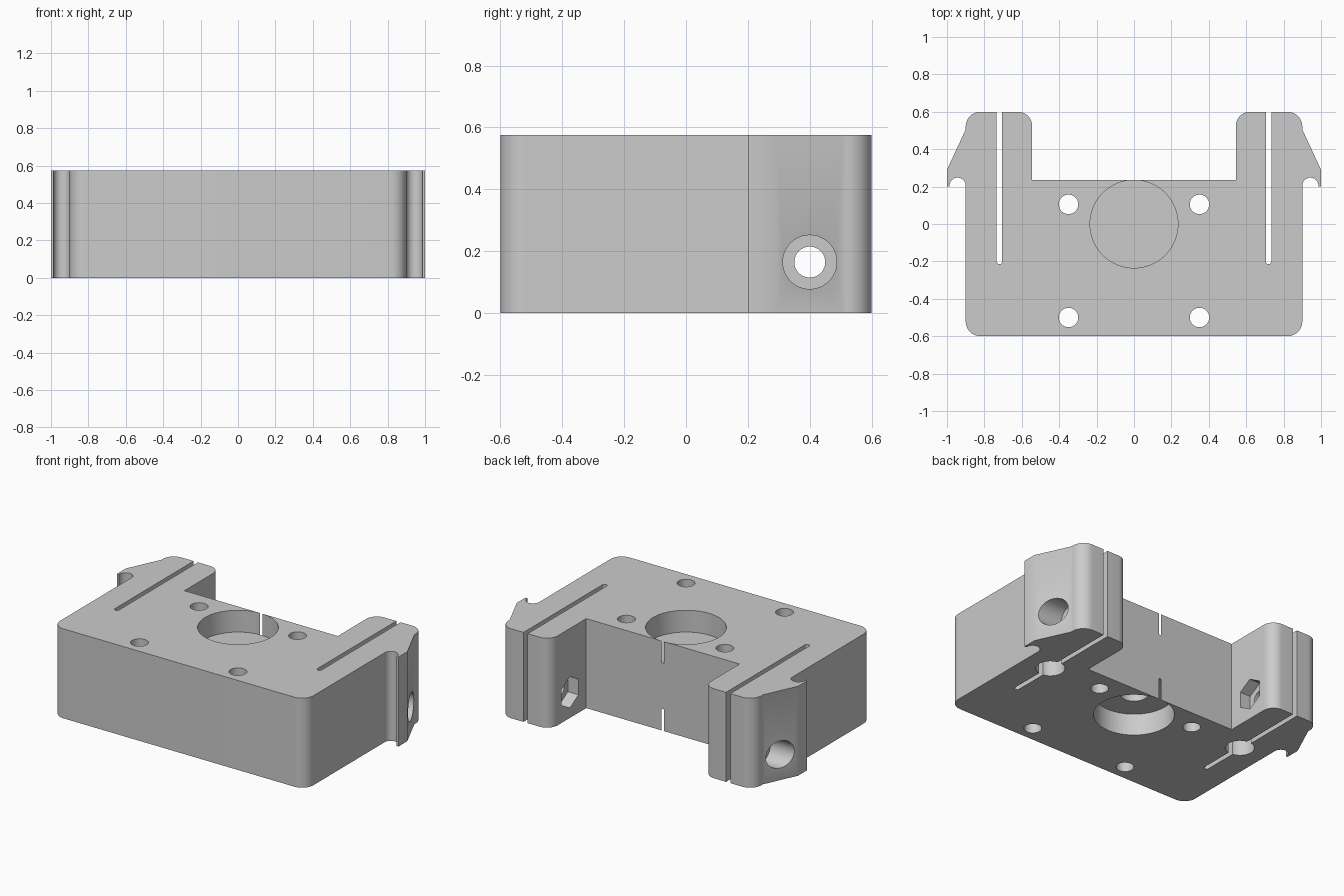
import bpy, bmesh
from math import pi, cos, sin, radians
from mathutils import Matrix, Vector

cube = bpy.data.objects.get("Cube")
if cube:
    bpy.data.objects.remove(cube, do_unlink=True)

HEIGHT = 0.575
RECESS = 0.14

grey = bpy.data.materials.new("plain grey")
grey.use_nodes = True
colour = (0.6, 0.6, 0.6, 1)
grey.diffuse_color = colour
grey.node_tree.nodes["Principled BSDF"].inputs["Base Color"].default_value = colour


def arc(cx, cy, r, start, end, steps=10):
    """Points along an arc, angles in degrees."""
    angles = [radians(start + (end - start) * i / steps) for i in range(steps + 1)]
    return [(cx + r * cos(a), cy + r * sin(a)) for a in angles]


# Half outline: rounded front corner, hook, clamp arm with slot, rear wall
half = arc(0.82, -0.52, 0.08, -90, 0)
half += arc(0.943, 0.205, 0.043, 180, 0, 16)
half += [(0.986, 0.2), (1, 0.2), (1, 0.29), (0.9, 0.505)]
half += arc(0.82, 0.52, 0.08, 0, 90)
half += [(0.735, 0.6)] + arc(0.72, -0.2, 0.015, 0, -180) + [(0.705, 0.6)]
half += arc(0.62, 0.525, 0.075, 90, 180)
half += [(0.545, 0.2348)]
outline = half + [(-x, y) for x, y in reversed(half)]

# Body block
bm = bmesh.new()
base = bm.faces.new([bm.verts.new((x, y, 0)) for x, y in outline])
top = bmesh.ops.extrude_face_region(bm, geom=[base])["geom"]
bmesh.ops.translate(bm, vec=(0, 0, HEIGHT),
                    verts=[v for v in top if isinstance(v, bmesh.types.BMVert)])
bmesh.ops.recalc_face_normals(bm, faces=bm.faces[:])
mesh = bpy.data.meshes.new("mounting_block")
bm.to_mesh(mesh)
bm.free()
block = bpy.data.objects.new("mounting_block", mesh)
bpy.context.collection.objects.link(block)
mesh.materials.append(grey)


def bore(start, end, radius, sides=48, turn=0):
    """Cut a straight prism-shaped hole between two points."""
    a, b = Vector(start), Vector(end)
    axis = (b - a).normalized()
    place = Matrix.Translation((a + b) / 2) @ axis.to_track_quat("Z", "Y").to_matrix().to_4x4()
    cut = bmesh.new()
    bmesh.ops.create_cone(cut, cap_ends=True, segments=sides, radius1=radius, radius2=radius,
                          depth=(b - a).length,
                          matrix=place @ Matrix.Rotation(turn, 4, "Z"))
    data = bpy.data.meshes.new("cutter")
    cut.to_mesh(data)
    cut.free()
    data.materials.append(grey)
    cutter = bpy.data.objects.new("cutter", data)
    cutter.hide_render = True
    bpy.context.collection.objects.link(cutter)
    mod = block.modifiers.new("bore", "BOOLEAN")
    mod.operation = "DIFFERENCE"
    mod.solver = "EXACT"
    mod.object = cutter
    bpy.ops.object.modifier_apply(modifier=mod.name)
    bpy.data.objects.remove(cutter, do_unlink=True)


bpy.context.view_layer.objects.active = block
block.select_set(True)

# Round recesses above and below, with a blind centre bore from below
bore((0, 0, HEIGHT - RECESS), (0, 0, 1), 0.235, 96, pi / 96)
bore((0, 0, -1), (0, 0, RECESS), 0.235, 96, pi / 96)
bore((0, 0, 0.1), (0, 0, HEIGHT - RECESS - 0.015), 0.083)

for side in (-1, 1):
    # Vertical screw holes
    for y in (0.105, -0.5):
        bore((side * 0.35, y, -1), (side * 0.35, y, 1), 0.052)
    # Blind rod socket from below
    bore((side * 0.72, 0.1, -1), (side * 0.72, 0.1, 0.33), 0.085)
    # Clamp bolt hole, head recess and six-sided nut pocket
    y, z = 0.4, 0.165
    bore((side * 0.4, y, z), (side * 1.2, y, z), 0.05)
    bore((side * 0.82, y, z), (side * 1.2, y, z), 0.087)
    bore((side * 0.4, y, z), (side * 0.62, y, z), 0.1, 6, 0)

bpy.ops.object.shade_smooth_by_angle(angle=radians(25))
